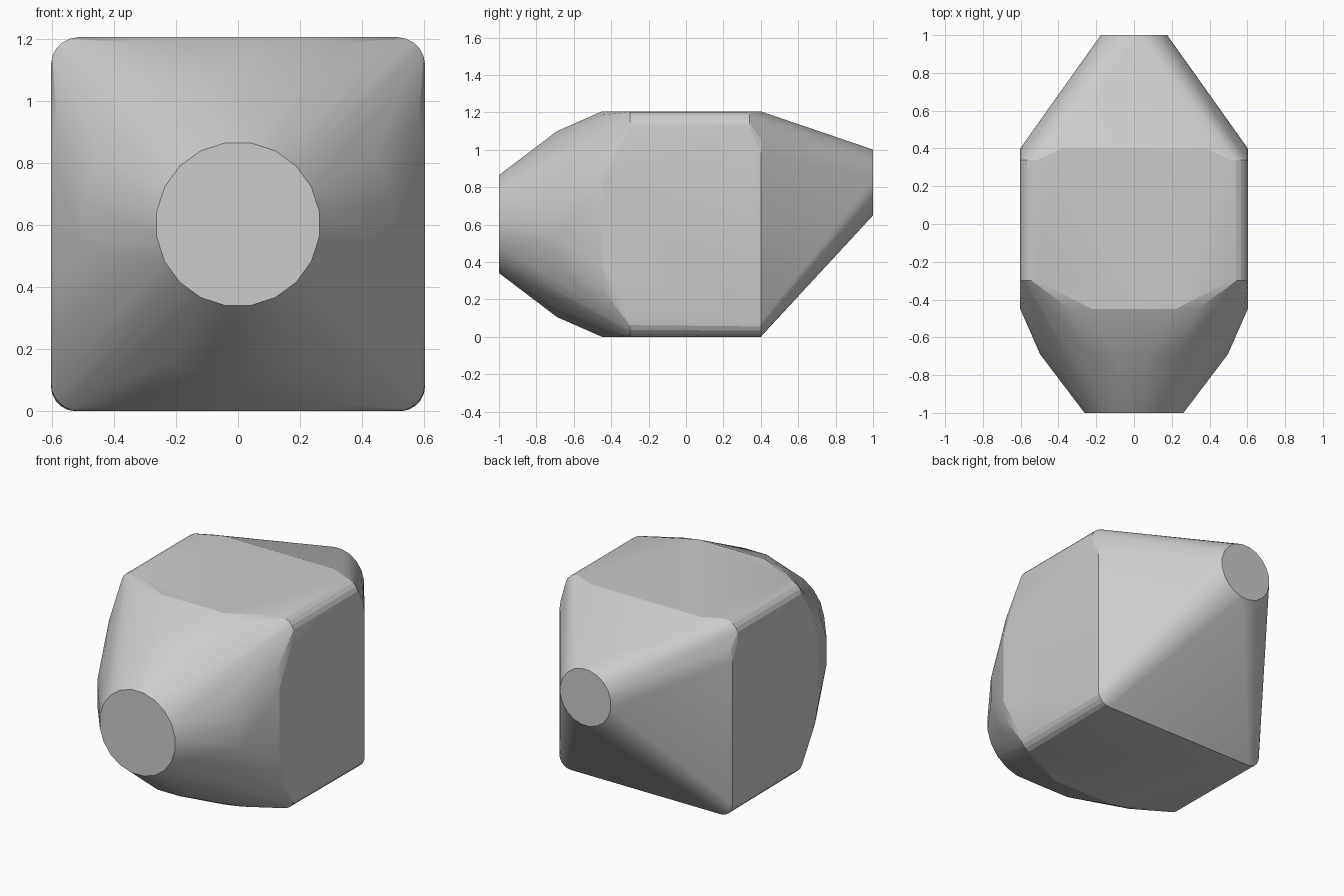
import bpy
import bmesh
from math import cos, sin, pi, radians

old = bpy.data.objects.get("Cube")
if old:
    bpy.data.objects.remove(old, do_unlink=True)

HALF = 0.6025   # half width of the square body, also the height of its axis
SEGS = 5        # steps in each rounded corner


def ring(y, radius, z=HALF, sides=20):
    """Circular section, flat side up."""
    return [(radius * cos(2 * pi * (i + 0.5) / sides), y,
             z + radius * sin(2 * pi * (i + 0.5) / sides)) for i in range(sides)]


def rounded_square(y, top_radius, bottom_radius):
    """Square section with separate upper and lower corner radii."""
    points = []
    for corner in range(4):
        r = top_radius if corner < 2 else bottom_radius
        sx = 1 if corner in (0, 3) else -1
        sz = 1 if corner < 2 else -1
        for i in range(SEGS + 1):
            a = pi / 2 * (corner + i / SEGS)
            points.append((sx * (HALF - r) + r * cos(a), y,
                           HALF + sz * (HALF - r) + r * sin(a)))
    return points


# Sections from the front cap to the small raised rear cap
sections = [
    ring(-1.0, 0.265),
    ring(-0.69, 0.503),
    rounded_square(-0.45, 0.38, 0.38),
    rounded_square(-0.3, 0.09, 0.09),
    rounded_square(0.34, 0.09, 0.09),
    rounded_square(0.4, 0.22, 0.08),
    ring(1.0, 0.178, z=0.825),
]

# Skin the sections with one convex shell and merge its flat panels
bm = bmesh.new()
for section in sections:
    for point in section:
        bm.verts.new(point)
hull = bmesh.ops.convex_hull(bm, input=bm.verts[:])
unused = {g for g in hull["geom_interior"] + hull["geom_unused"]
          if isinstance(g, bmesh.types.BMVert)}
bmesh.ops.delete(bm, geom=list(unused), context='VERTS')
bmesh.ops.dissolve_limit(bm, angle_limit=radians(0.5),
                         verts=bm.verts[:], edges=bm.edges[:])
bmesh.ops.recalc_face_normals(bm, faces=bm.faces[:])
mesh = bpy.data.meshes.new("tapered_body")
bm.to_mesh(mesh)
bm.free()

body = bpy.data.objects.new("tapered_body", mesh)
bpy.context.collection.objects.link(body)

# Plain grey
grey = bpy.data.materials.new("light_grey")
grey.use_nodes = True
colour = (0.6, 0.6, 0.6, 1)
grey.diffuse_color = colour
grey.node_tree.nodes["Principled BSDF"].inputs["Base Color"].default_value = colour
mesh.materials.append(grey)

# Smooth the rounded bands, keep panel edges crisp
bpy.ops.object.select_all(action='DESELECT')
body.select_set(True)
bpy.context.view_layer.objects.active = body
bpy.ops.object.shade_smooth_by_angle(angle=radians(17))
